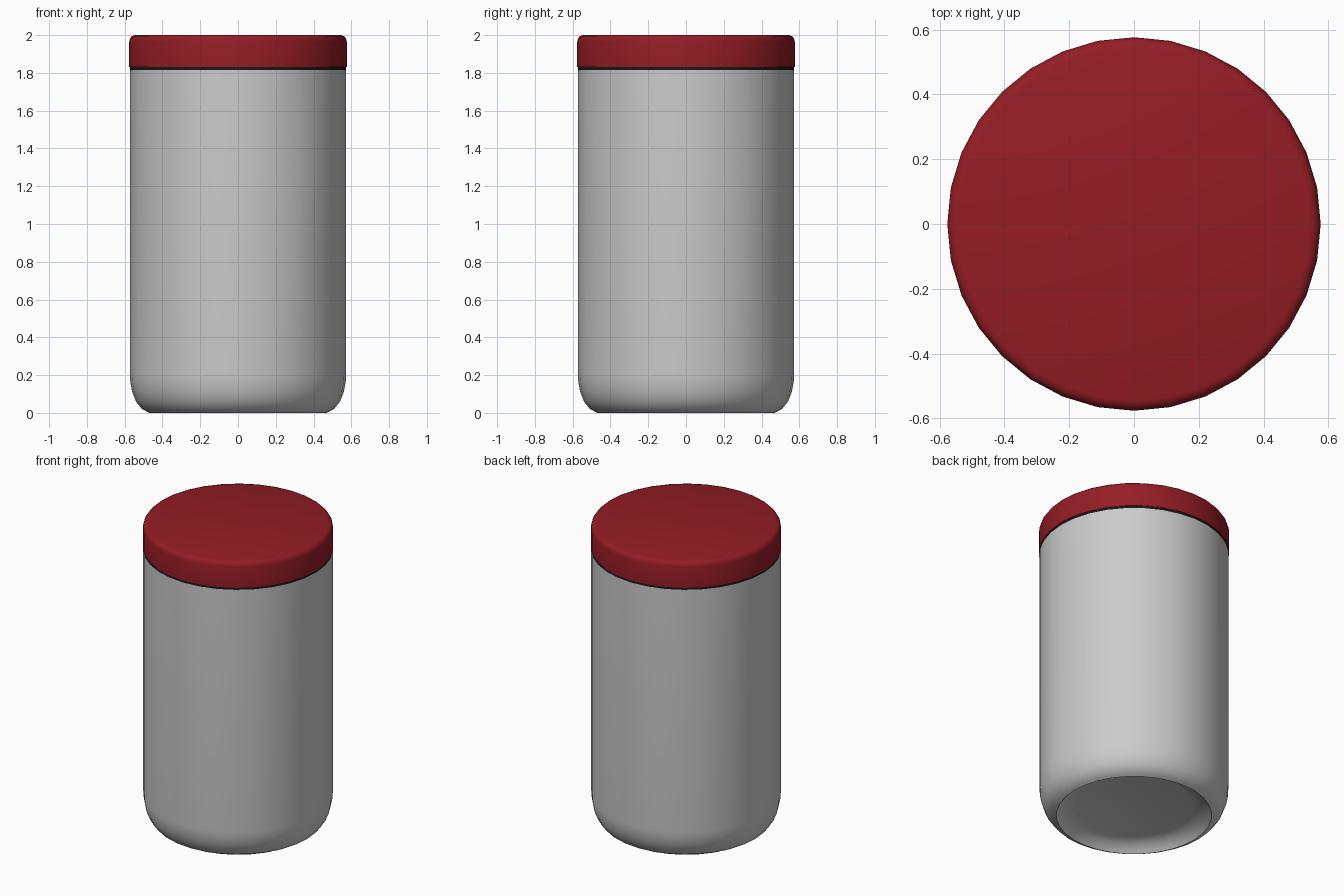
import bpy, bmesh, math

if "Cube" in bpy.data.objects:
    bpy.data.objects.remove(bpy.data.objects["Cube"])

SIDES = 32


def material(name, colour):
    m = bpy.data.materials.new(name)
    m.diffuse_color = colour
    m.use_nodes = True
    m.node_tree.nodes["Principled BSDF"].inputs["Base Color"].default_value = m.diffuse_color
    return m


def lathe(name, profile, mat=None):
    """Revolve (radius, z) points, bottom to top, and cap both ends."""
    bm = bmesh.new()
    rings = []
    for r, z in profile:
        rings.append([bm.verts.new((r * math.cos(2 * math.pi * i / SIDES),
                                    r * math.sin(2 * math.pi * i / SIDES), z))
                      for i in range(SIDES)])
    for a, b in zip(rings, rings[1:]):
        for i in range(SIDES):
            j = (i + 1) % SIDES
            bm.faces.new((a[i], a[j], b[j], b[i]))
    bm.faces.new(rings[0][::-1])
    bm.faces.new(rings[-1])
    bmesh.ops.recalc_face_normals(bm, faces=bm.faces)
    mesh = bpy.data.meshes.new(name)
    bm.to_mesh(mesh)
    bm.free()
    ob = bpy.data.objects.new(name, mesh)
    bpy.context.collection.objects.link(ob)
    if mat:
        mesh.materials.append(mat)
    bpy.ops.object.select_all(action='DESELECT')
    ob.select_set(True)
    bpy.context.view_layer.objects.active = ob
    bpy.ops.object.shade_smooth_by_angle(angle=math.radians(40))
    return ob


red = material("lid_red", (0.30, 0.012, 0.018, 1))
black = material("seal_black", (0.01, 0.01, 0.01, 1))

# Body with rounded foot and shallow recessed underside
lathe("body", [(0.36, 0.06), (0.42, 0.045), (0.455, 0.015), (0.47, 0.0),
               (0.485, 0.008), (0.51, 0.022), (0.54, 0.06), (0.56, 0.11),
               (0.57, 0.16), (0.573, 0.20), (0.573, 1.815)])

# Thin dark seal between body and lid
lathe("seal", [(0.572, 1.815), (0.572, 1.83)], black)

# Lid with softened top edge
lathe("lid", [(0.576, 1.83), (0.576, 1.965), (0.572, 1.982),
              (0.562, 1.995), (0.545, 2.0)], red)
